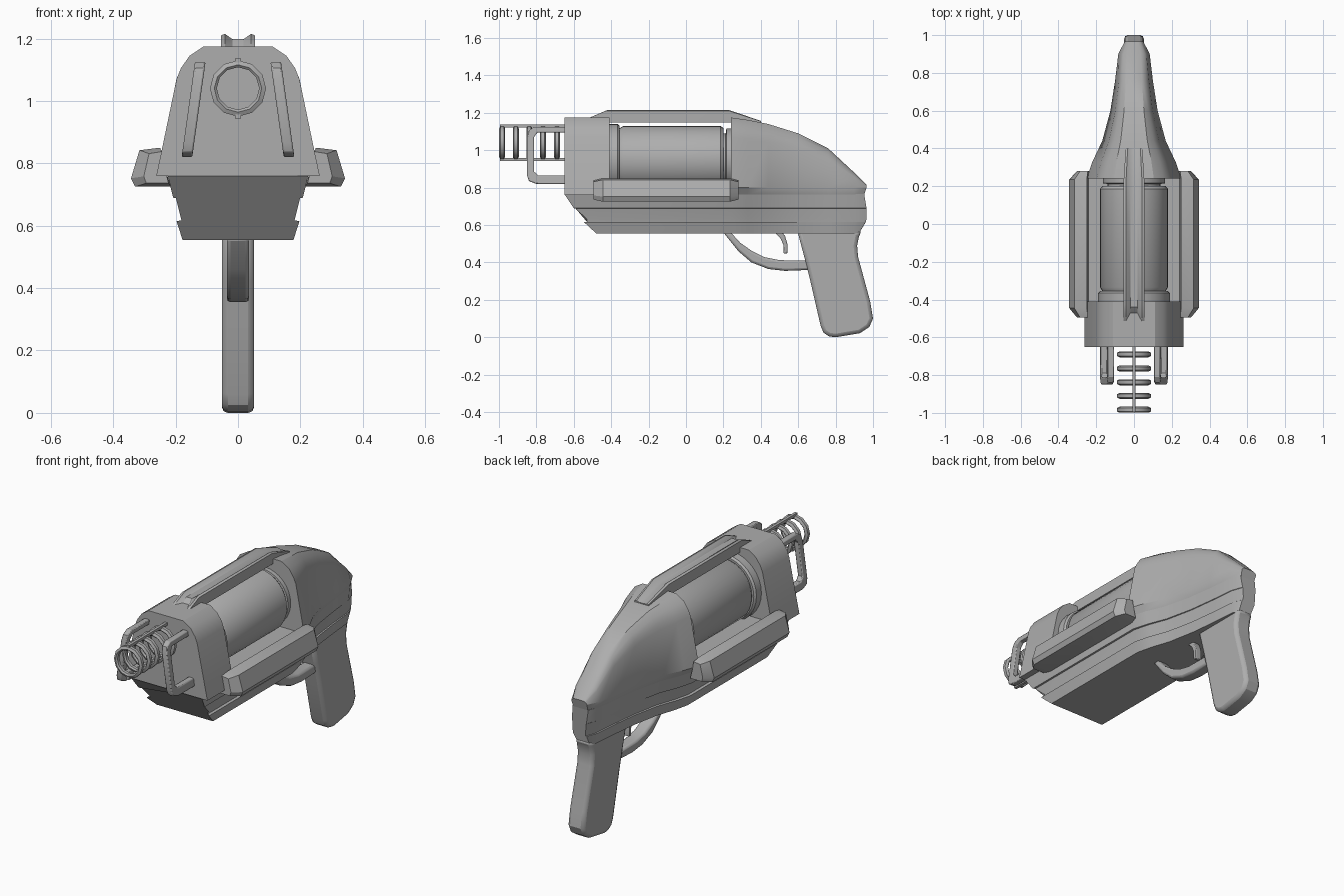
import bpy, bmesh, math

if "Cube" in bpy.data.objects:
    bpy.data.objects.remove(bpy.data.objects["Cube"])

steel = bpy.data.materials.new("grey_steel")
steel.diffuse_color = (0.42, 0.42, 0.42, 1)
steel.use_nodes = True
steel.node_tree.nodes["Principled BSDF"].inputs["Base Color"].default_value = steel.diffuse_color


def finish(name, bm, bevel=0.0, angle=30):
    bmesh.ops.recalc_face_normals(bm, faces=bm.faces[:])
    me = bpy.data.meshes.new(name)
    bm.to_mesh(me)
    bm.free()
    ob = bpy.data.objects.new(name, me)
    bpy.context.collection.objects.link(ob)
    me.materials.append(steel)
    bpy.ops.object.select_all(action='DESELECT')
    ob.select_set(True)
    bpy.context.view_layer.objects.active = ob
    if bevel:
        m = ob.modifiers.new("bevel", 'BEVEL')
        m.width, m.segments, m.limit_method = bevel, 2, 'ANGLE'
        m.angle_limit = math.radians(50)
    bpy.ops.object.shade_smooth_by_angle(angle=math.radians(angle))
    return ob


def loft(name, rings, wrap=False, angle=30):
    """Skin equal-length rings of points; cap the ends, or join last to first."""
    bm = bmesh.new()
    vs = [[bm.verts.new(p) for p in r] for r in rings]
    n = len(vs[0])
    pairs = list(zip(vs, vs[1:])) + ([(vs[-1], vs[0])] if wrap else [])
    for a, b in pairs:
        for i in range(n):
            j = (i + 1) % n
            bm.faces.new((a[i], a[j], b[j], b[i]))
    if not wrap:
        bm.faces.new(vs[0])
        bm.faces.new(vs[-1])
    return finish(name, bm, angle=angle)


def sym(half):
    """Mirror a half ring of (x, y, z) across x = 0."""
    return half + [(-x, y, z) for x, y, z in reversed(half)]


def lathe(name, profile, z, segs=32, wrap=False):
    """Revolve (y, radius) points around a y-axis at height z."""
    turn = [2 * math.pi * i / segs for i in range(segs)]
    return loft(name, [[(r * math.cos(t), y, z + r * math.sin(t)) for t in turn]
                       for y, r in profile], wrap, 35)


def prism(name, outline, x0, x1, bevel=0.0, shear=lambda z: 0):
    """Extrude a (y, z) outline from x0 to x1, leaning sideways with height."""
    bm = bmesh.new()
    a, b = ([bm.verts.new((x + shear(z), y, z)) for y, z in outline] for x in (x0, x1))
    bm.faces.new(a)
    bm.faces.new(b)
    n = len(a)
    for i in range(n):
        j = (i + 1) % n
        bm.faces.new((a[i], a[j], b[j], b[i]))
    return finish(name, bm, bevel)


# Body stations: y, half width, top height
stations = [(.24, .25, 1.175), (.33, .22, 1.162), (.44, .168, 1.14), (.60, .125, 1.09),
            (.76, .10, 1.01), (.90, .083, .88), (.965, .05, .815)]

# Front housing
front = [(.262, .76), (.247, .83), (.197, 1.07), (.183, 1.105), (.155, 1.145), (.11, 1.175)]
loft("front_housing", [sym([(x, y, z) for x, z in front]) for y in (-.65, -.41)])

# Rear body, tapering to the back
shape = [(1, 0), (.79, .72), (.73, .81), (.62, .92), (.42, 1)]
rear = []
for y, w, top in stations:
    half = [(w * .9, y - (.012 if y > .95 else 0), .762)]
    half += [(w * s, y, .80 + (top - .80) * t) for s, t in shape]
    rear.append(sym(half))
loft("rear_body", rear)

# Stepped lower frame: x, z, front y, back y
steps = [(.178, .555, -.48, .925), (.197, .615, -.545, .96), (.181, .617, -.53, .962),
         (.184, .632, -.53, .965), (.199, .688, -.59, .965), (.208, .69, -.60, .965),
         (.226, .765, -.65, .953)]
frame = [sym([(x, f, z) for x, z, f, b in steps])]
for y, w, top in stations[:-1]:
    frame.append(sym([(x * w / .25, y, z) for x, z, f, b in steps]))
frame.append(sym([(x * .22, b, z) for x, z, f, b in steps]))
loft("lower_frame", frame)

# Shelf below the cylinder
loft("cylinder_shelf", [sym([(.226, y, .76), (.25, y, .80)]) for y in (-.415, .245)])

# Cylinder and its collars
lathe("cylinder", [(-.36, .165), (-.335, .18), (.185, .18), (.20, .168)], .95)
lathe("front_collar", [(-.42, .19), (-.365, .19), (-.355, .18)], .95)
lathe("rear_collar", [(.19, .14), (.212, .14), (.216, .165), (.25, .165)], .95)

# Grooved top rail, forked at the front: x, top z, front bottom y, front top y
rail = []
cross = [(.055, 1.148, -.52), (.055, 1.21, -.43), (.042, 1.215, -.42),
         (.018, 1.198, -.44)]
rail.append(sym([(x, -.52 if x > .03 else -.475, min(z, 1.172)) for x, z, f in cross]))
rail.append(sym([(x, f if z > 1.15 else -.42, z) for x, z, f in cross]))
rail.append(sym([(x, .23, z) for x, z, f in cross]))
rail.append(sym([(x * .8, .40, 1.14 + (z - 1.148) * .25) for x, z, f in cross]))
loft("top_rail", rail)

# Coil rings and their thin rods
for i, y in enumerate((-.983, -.91, -.838, -.765, -.69)):
    prof = [(y - .016, .076), (y - .009, .09), (y + .009, .09),
            (y + .016, .076), (y + .009, .068), (y - .009, .068)]
    lathe(f"coil_ring_{i + 1}", prof, 1.04, 12, wrap=True)
for name, z in (("upper_coil_rod", 1.13), ("lower_coil_rod", .95)):
    prism(name, [(-.995, z - .008), (-.64, z - .008), (-.64, z + .008), (-.995, z + .008)],
          -.008, .008)

# Side pods and front guard loops, one per side
pod = [(.215, .725), (.33, .725), (.343, .752), (.316, .842), (.25, .85), (.24, .80)]
loop = [(-.64, 1.125), (-.81, 1.125), (-.84, 1.105), (-.85, 1.07), (-.85, .865),
        (-.84, .835), (-.80, .82), (-.64, .82), (-.64, .865), (-.79, .865),
        (-.812, .885), (-.812, 1.07), (-.795, 1.095), (-.64, 1.095)]
for side, s in (("right", 1), ("left", -1)):
    rings = []
    for y, k in ((-.495, .62), (-.445, 1), (.235, 1), (.28, .62)):
        rings.append([(s * (.235 + (x - .235) * k), y, .785 + (z - .785) * (k + 1) / 2)
                      for x, z in pod])
    loft(f"{side}_side_pod", rings)
    prism(f"{side}_guard_loop", loop, s * .104, s * .138, .005,
          lambda z, s=s: s * (1.125 - z) * .14)

# Grip
prism("grip", [(.595, .57), (.635, .42), (.665, .30), (.72, .06), (.735, .025), (.765, .005),
               (.80, 0), (.93, .022), (.98, .055), (1.0, .10), (.985, .19), (.92, .43),
               (.915, .49), (.925, .54), (.94, .57)], -.052, .052, .02)

# Trigger guard and trigger
prism("trigger_guard", [(.20, .56), (.28, .46), (.35, .40), (.44, .365), (.53, .355),
                        (.66, .36), (.66, .41), (.50, .412), (.42, .428), (.35, .463),
                        (.29, .505), (.24, .56)], -.036, .036, .012)
prism("trigger", [(.475, .56), (.505, .53), (.52, .495), (.522, .447), (.542, .447),
                  (.542, .50), (.53, .54), (.515, .56)], -.02, .02, .004)
